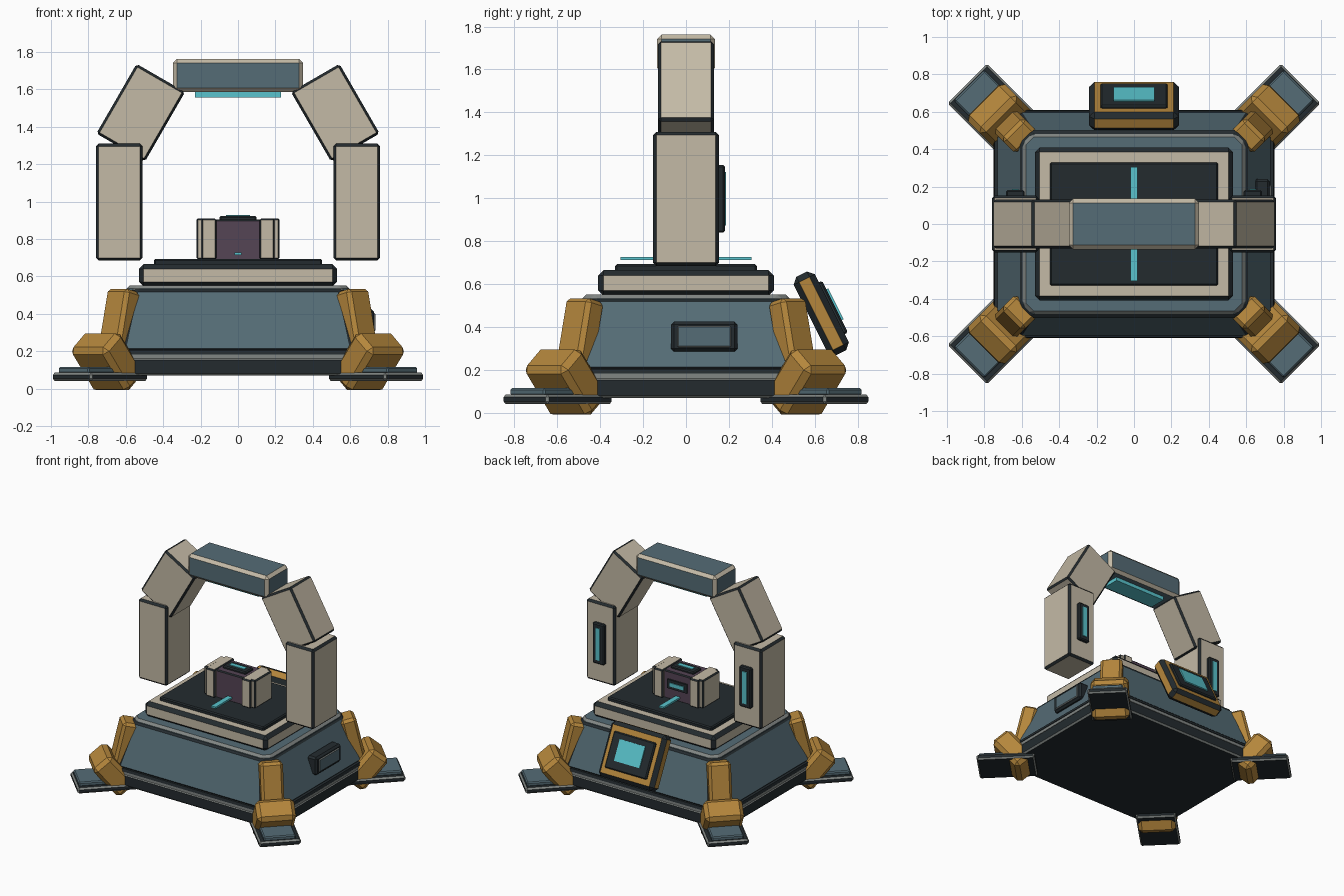
import bpy, bmesh
from math import radians, atan2
from mathutils import Matrix, Vector

if "Cube" in bpy.data.objects:
    bpy.data.objects.remove(bpy.data.objects["Cube"])


def material(name, rgb):
    m = bpy.data.materials.new(name)
    m.diffuse_color = (*rgb, 1)
    m.use_nodes = True
    m.node_tree.nodes["Principled BSDF"].inputs["Base Color"].default_value = m.diffuse_color
    return m


BLUE = material("slate_blue", (0.09, 0.15, 0.18))
CREAM = material("cream", (0.55, 0.49, 0.38))
DARK = material("charcoal", (0.017, 0.024, 0.028))
GREY = material("worn_grey", (0.22, 0.24, 0.23))
GOLD = material("ochre", (0.46, 0.24, 0.045))
CYAN = material("cyan_glow", (0.10, 0.55, 0.61))
PURPLE = material("plum", (0.09, 0.058, 0.09))


def finish(name, bm, mat, edge, bevel):
    bmesh.ops.recalc_face_normals(bm, faces=bm.faces)
    me = bpy.data.meshes.new(name)
    bm.to_mesh(me)
    bm.free()
    me.materials.append(mat)
    me.materials.append(edge or mat)
    ob = bpy.data.objects.new(name, me)
    bpy.context.collection.objects.link(ob)
    if bevel:
        b = ob.modifiers.new("edge_trim", "BEVEL")
        b.width, b.segments, b.material = bevel, 1, 1
        b.limit_method, b.angle_limit = "ANGLE", radians(30)
    return ob


def box(name, loc, size, mat, edge=None, bevel=0.0, rot=None):
    """Box whose bevelled edges can carry a second colour."""
    bm = bmesh.new()
    m = Matrix.Translation(loc) @ (rot or Matrix()) @ Matrix.Diagonal((*size, 1))
    bmesh.ops.create_cube(bm, size=1, matrix=m)
    return finish(name, bm, mat, edge, bevel)


def deck(name, rings, mat, edge=None, bevel=0.0):
    """Stack of corner-cut rectangles: (half x, half y, z, corner cut)."""
    bm = bmesh.new()
    loops = []
    for x, y, z, c in rings:
        pts = [(x, y - c), (x - c, y), (c - x, y), (-x, y - c),
               (-x, c - y), (c - x, -y), (x - c, -y), (x, c - y)]
        loops.append([bm.verts.new((px, py, z)) for px, py in pts])
    for a, b in zip(loops, loops[1:]):
        for i in range(8):
            j = (i + 1) % 8
            bm.faces.new((a[i], a[j], b[j], b[i]))
    bm.faces.new(loops[0])
    bm.faces.new(loops[-1])
    return finish(name, bm, mat, edge, bevel)


def rot(deg, axis):
    return Matrix.Rotation(radians(deg), 4, axis)


# Base: plinth, trim, sloped body and cap
deck("plinth", [(.75, .61, .07, .12), (.75, .61, .165, .12)], DARK, GREY, .012)
deck("plinth_trim", [(.745, .605, .16, .12), (.745, .605, .183, .12)], GREY)
deck("plinth_collar", [(.75, .61, .183, .12), (.745, .605, .205, .12)], DARK)
deck("sloped_body", [(.735, .60, .20, .12), (.605, .495, .53, .06)], BLUE, DARK, .014)
deck("body_cap", [(.595, .482, .50, .05), (.595, .482, .552, .05)], BLUE, GREY, .018)

# Platform and light strip
box("platform", (0, 0, .605), (1.06, .82, .12), CREAM, DARK, .026)
box("platform_pad", (0, 0, .67), (.90, .66, .045), DARK, DARK, .008)
box("platform_light", (0, 0, .72), (.04, .61, .014), CYAN)

# Power core
box("core_body", (0, 0, .795), (.25, .20, .22), PURPLE, DARK, .008)
box("core_top_plate", (0, 0, .91), (.20, .10, .026), DARK, DARK, .008)
box("core_top_light", (0, 0, .922), (.13, .035, .012), CYAN)
box("core_back_plate", (0, .102, .81), (.17, .02, .07), DARK)
box("core_back_light", (0, .113, .81), (.12, .01, .028), CYAN)
for s, side in ((-1, "left"), (1, "right")):
    box(f"core_clamp_{side}", (s * .155, 0, .80), (.08, .25, .22), CREAM, DARK, .009)
    box(f"core_end_cap_{side}", (s * .20, 0, .80), (.045, .21, .22), CREAM, DARK, .009)

# Arch
for s, side in ((-1, "left"), (1, "right")):
    box(f"arch_pillar_{side}", (s * .635, 0, .997), (.25, .306, .625), CREAM, DARK, .015)
    box(f"pillar_panel_{side}", (s * .635, .163, .997), (.10, .036, .315), DARK, DARK, .008)
    box(f"pillar_light_{side}", (s * .635, .181, .997), (.036, .012, .25), CYAN)
    box(f"arch_shoulder_{side}", (s * .52, 0, 1.475), (.30, .26, .43),
        CREAM, DARK, .013, rot(-30 * s, "Y"))
box("arch_beam", (0, 0, 1.674), (.695, .27, .178), BLUE, CREAM, .022)
box("arch_beam_light", (0, 0, 1.572), (.46, .14, .032), CYAN)

# Corner legs, built along each diagonal
for sx, sy, place in ((-1, -1, "front_left"), (1, -1, "front_right"),
                      (-1, 1, "back_left"), (1, 1, "back_right")):
    yaw = Matrix.Rotation(atan2(sy, sx), 4, "Z")

    def spot(d, z):
        return Vector((sx * (.68 + .7071 * d), sy * (.54 + .7071 * d), z))

    box(f"foot_pad_{place}", spot(.082, .063), (.435, .30, .044), DARK, GREY, .012, yaw)
    box(f"foot_plate_{place}", spot(.15, .098), (.27, .23, .034), BLUE, BLUE, .008, yaw)
    box(f"leg_knee_{place}", spot(.03, .143), (.30, .28, .17), GOLD, GOLD, .028,
        yaw @ rot(-50, "Y"))
    box(f"leg_strut_{place}", spot(-.055, .33), (.115, .165, .40), GOLD, GOLD, .02,
        yaw @ rot(-13, "Y"))

# Rear console, tilted back against the body
tilt = rot(26.6, "X")


def on_console(out, up):
    return Vector((0, .63, .463)) + tilt @ Vector((0, out, up))


box("console_body", on_console(0, 0), (.48, .11, .41), GOLD, DARK, .028, tilt)
box("console_bezel", on_console(.057, 0), (.36, .03, .27), DARK, DARK, .008, tilt)
box("console_screen", on_console(.074, .01), (.22, .014, .16), CYAN, rot=tilt)

# Side vent on the right
box("vent_frame", (.685, .085, .355), (.085, .31, .14), DARK, DARK, .014)
box("vent_panel", (.725, .085, .355), (.018, .25, .10), BLUE, GREY, .006)
